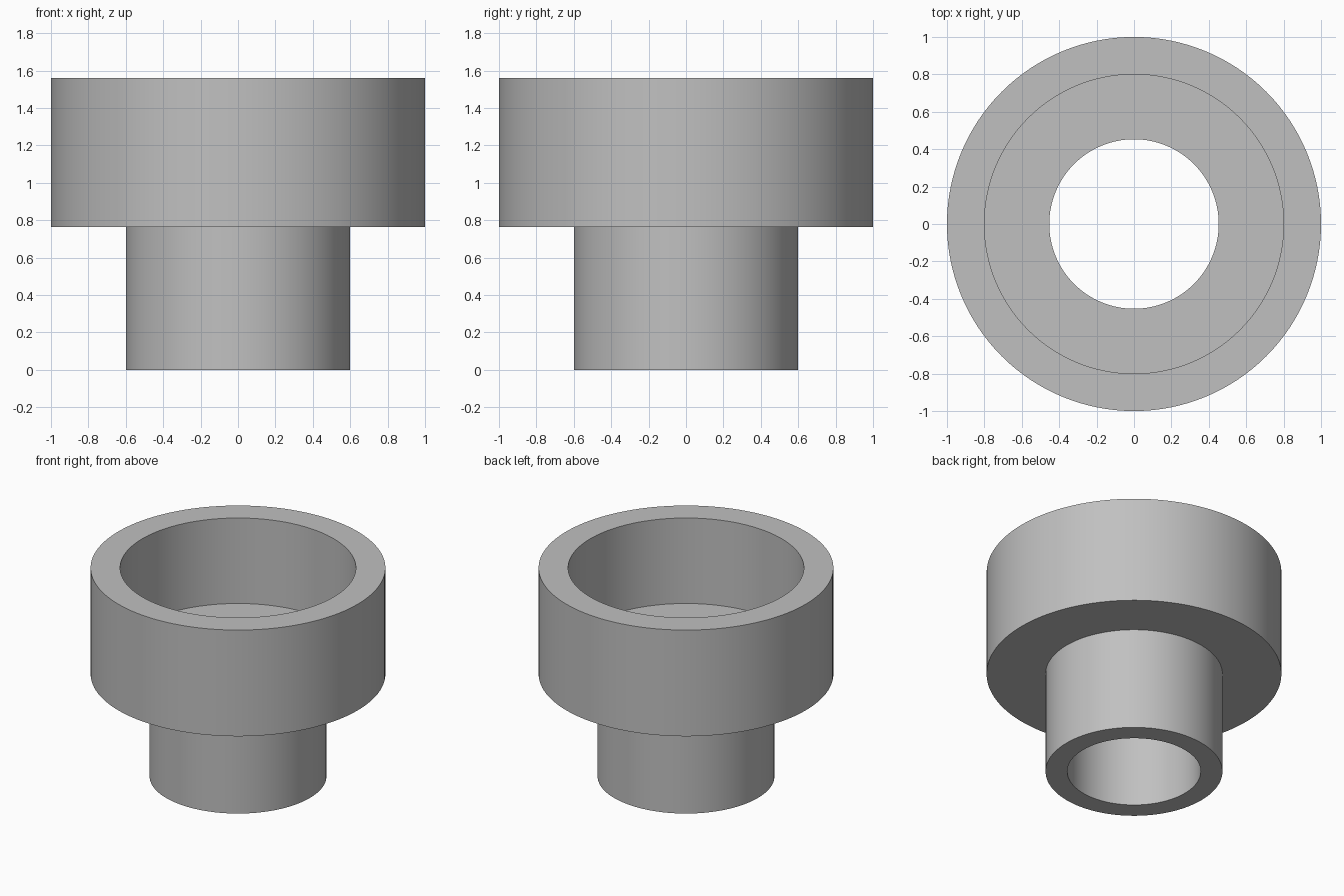
import bpy
import bmesh
import math

cube = bpy.data.objects.get("Cube")
if cube:
    bpy.data.objects.remove(cube, do_unlink=True)

# Plain grey material
GREY = (0.53, 0.53, 0.53, 1.0)
grey = bpy.data.materials.new("plain_grey")
grey.use_nodes = True
grey.diffuse_color = GREY
grey.node_tree.nodes["Principled BSDF"].inputs["Base Color"].default_value = GREY

# Main dimensions
TOP, STEP, FLOOR = 1.56, 0.765, 0.92
COLLAR, SOCKET, NECK, BORE = 1.0, 0.8, 0.6, 0.453
SEGMENTS = 128


def lathe(name, profile, material):
    """Spin a closed (radius, height) profile around the z axis."""
    bm = bmesh.new()
    verts = [bm.verts.new((r, 0, z)) for r, z in profile]
    edges = [bm.edges.new((v, verts[(i + 1) % len(verts)]))
             for i, v in enumerate(verts)]
    bmesh.ops.spin(bm, geom=verts + edges, cent=(0, 0, 0), axis=(0, 0, 1),
                   angle=math.tau, steps=SEGMENTS, use_merge=True)
    bmesh.ops.remove_doubles(bm, verts=bm.verts, dist=1e-4)
    bmesh.ops.recalc_face_normals(bm, faces=bm.faces)
    mesh = bpy.data.meshes.new(name)
    bm.to_mesh(mesh)
    bm.free()
    mesh.materials.append(material)
    obj = bpy.data.objects.new(name, mesh)
    bpy.context.collection.objects.link(obj)
    return obj


# Stepped sleeve: narrow neck, wide collar, deep socket and through bore
sleeve = lathe("stepped_sleeve", [
    (BORE, 0), (NECK, 0), (NECK, STEP), (COLLAR, STEP),
    (COLLAR, TOP), (SOCKET, TOP), (SOCKET, FLOOR), (BORE, FLOOR),
], grey)

# Smooth walls with crisp rims
bpy.ops.object.select_all(action="DESELECT")
sleeve.select_set(True)
bpy.context.view_layer.objects.active = sleeve
bpy.ops.object.shade_smooth_by_angle(angle=math.radians(30))
